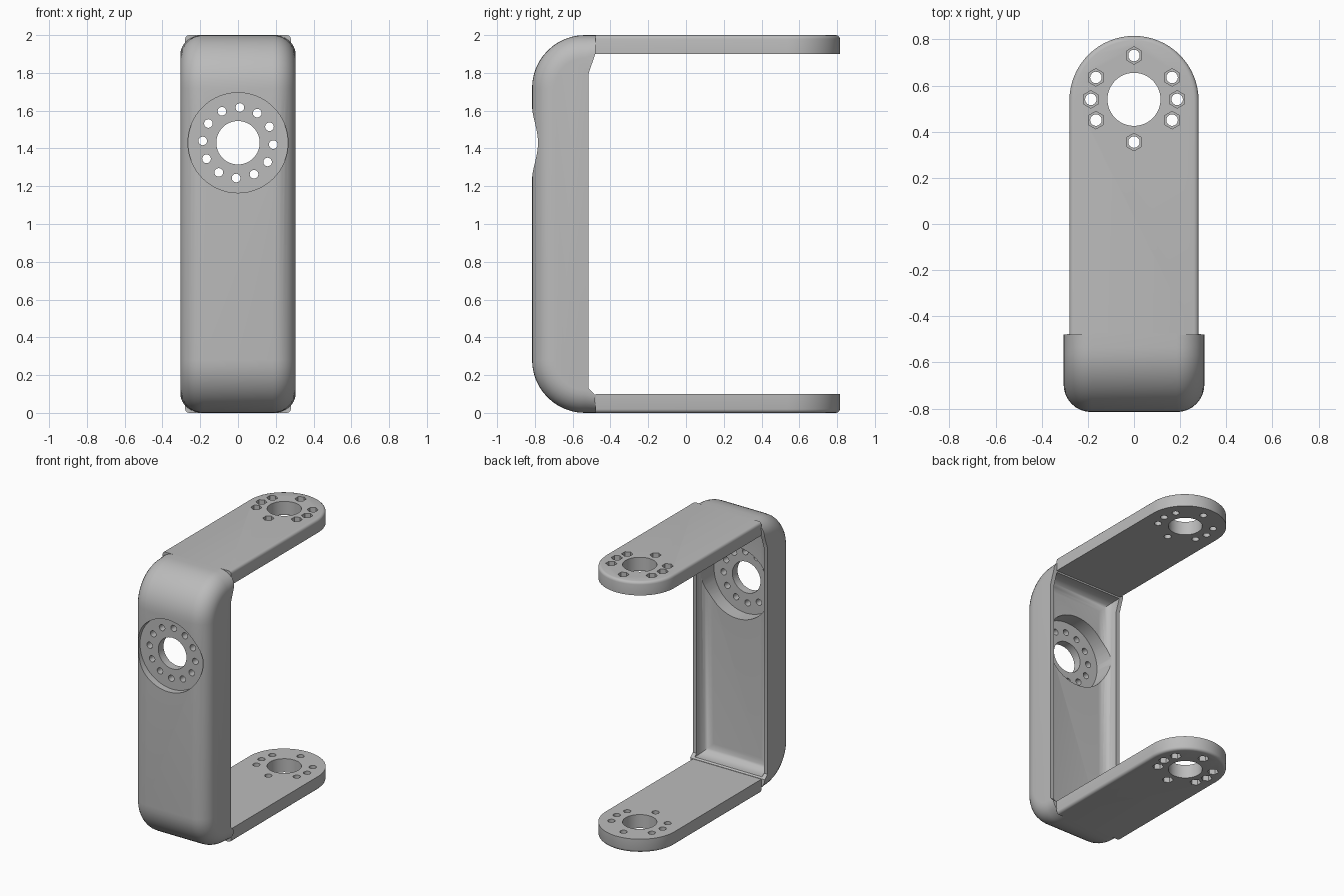
import bpy, bmesh
from math import pi, cos, sin, radians
from mathutils import Matrix, Vector

cube = bpy.data.objects.get("Cube")
if cube:
    bpy.data.objects.remove(cube, do_unlink=True)

GREY = (0.5, 0.5, 0.5, 1)
grey = bpy.data.materials.new("plain grey")
grey.use_nodes = True
grey.diffuse_color = GREY
grey.node_tree.nodes["Principled BSDF"].inputs["Base Color"].default_value = GREY


def finish(name, bm):
    bmesh.ops.recalc_face_normals(bm, faces=bm.faces)
    mesh = bpy.data.meshes.new(name)
    bm.to_mesh(mesh)
    bm.free()
    mesh.materials.append(grey)
    obj = bpy.data.objects.new(name, mesh)
    bpy.context.collection.objects.link(obj)
    return obj


def extrude(points, offset):
    """Prism made from a closed outline."""
    bm = bmesh.new()
    face = bm.faces.new([bm.verts.new(p) for p in points])
    new = bmesh.ops.extrude_face_region(bm, geom=[face])["geom"]
    bmesh.ops.translate(bm, vec=offset, verts=[v for v in new if isinstance(v, bmesh.types.BMVert)])
    return bm


def add_rod(bm, centre, radius, depth, axis="Z", sides=24):
    turn = Matrix.Rotation(pi / 2, 4, "X") if axis == "Y" else Matrix()
    bmesh.ops.create_cone(bm, cap_ends=True, segments=sides, radius1=radius, radius2=radius,
                          depth=depth, matrix=Matrix.Translation(centre) @ turn)


def cut(obj, bm):
    """Subtract a cutter and bake the result."""
    cutter = finish("cutter", bm)
    cutter.hide_render = True
    mod = obj.modifiers.new("cut", "BOOLEAN")
    mod.operation, mod.solver, mod.object = "DIFFERENCE", "EXACT", cutter
    graph = bpy.context.evaluated_depsgraph_get()
    baked = bpy.data.meshes.new_from_object(obj.evaluated_get(graph))
    obj.modifiers.clear()
    obj.data = baked
    bpy.data.objects.remove(cutter, do_unlink=True)


def smooth(obj):
    bpy.ops.object.select_all(action="DESELECT")
    obj.select_set(True)
    bpy.context.view_layer.objects.active = obj
    bpy.ops.object.shade_smooth_by_angle(angle=radians(32))


HUB_Z, HUB_R, BORE_R = 1.43, 0.265, 0.115
HALF, FRONT, CORNER = 0.305, -0.815, 0.28

# Spine: side profile with big rounded front corners, extruded across x
arc = [(FRONT + CORNER - CORNER * sin(a), CORNER - CORNER * cos(a))
       for a in [i * pi / 24 for i in range(13)]]
outer = [(-0.475, 0)] + arc + [(y, 2 - z) for y, z in reversed(arc)] + [(-0.475, 2)]
back = [(-0.48, 1.9), (-0.515, 1.8), (-0.515, 0.13), (-0.485, 0.1)]
bm = extrude([(-HALF, y, z) for y, z in outer + back], (2 * HALF, 0, 0))


def on_outside(v):
    return v.co.y < -0.516 or v.co.z < 0.01 or v.co.z > 1.99


rims = [e for e in bm.edges if all(on_outside(v) for v in e.verts)
        and abs(e.verts[0].co.x - e.verts[1].co.x) < 0.01]
bmesh.ops.bevel(bm, geom=rims, offset=0.12, segments=8, profile=0.5,
                affect="EDGES", clamp_overlap=False)
spine = finish("spine", bm)

# Shallow rounded hollow along the back of the spine
bm = bmesh.new()
bmesh.ops.create_cube(bm, size=1, matrix=Matrix.Translation((0, -0.4, 1))
                      @ Matrix.Diagonal((0.55, 0.4, 1.78, 1)))
deep = [e for e in bm.edges if all(v.co.y < -0.5 for v in e.verts)]
bmesh.ops.bevel(bm, geom=deep, offset=0.08, segments=6, profile=0.5, affect="EDGES")
cut(spine, bm)

# Round opening for the hub
bm = bmesh.new()
add_rod(bm, (0, -0.6, HUB_Z), HUB_R, 0.8, "Y", 64)
cut(spine, bm)
smooth(spine)

# Hub disc with a bore and a ring of holes
bm = bmesh.new()
add_rod(bm, (0, -0.735, HUB_Z), HUB_R + 0.002, 0.06, "Y", 64)
hub = finish("hub_disc", bm)
bm = bmesh.new()
add_rod(bm, (0, -0.735, HUB_Z), BORE_R, 0.3, "Y", 48)
for i in range(12):
    a = radians(87 + 30 * i)
    add_rod(bm, (0.187 * cos(a), -0.735, HUB_Z + 0.187 * sin(a)), 0.023, 0.3, "Y", 16)
cut(hub, bm)
smooth(hub)

# Arms: round-ended plates with a bore, screw holes and hexagonal pockets outside
END_Y, ARM_R, THICK = 0.535, 0.28, 0.1
tip = [(ARM_R * cos(a), END_Y + ARM_R * sin(a)) for a in [i * pi / 32 for i in range(33)]]
outline = [(-ARM_R, -0.48), (ARM_R, -0.48)] + tip
screws = [(0, 0.73), (0, 0.355)] + [(s * x, y) for s in (-1, 1)
                                    for x, y in ((0.165, 0.635), (0.187, 0.54), (0.165, 0.45))]

for name, inner_z, outer_z in (("upper_arm", 2 - THICK, 2), ("lower_arm", THICK, 0)):
    bm = extrude([(x, y, inner_z) for x, y in outline], (0, 0, outer_z - inner_z))
    edges = [e for e in bm.edges
             if all(abs(v.co.z - outer_z) < 0.001 for v in e.verts)
             and max(v.co.y for v in e.verts) > -0.4]
    bmesh.ops.bevel(bm, geom=edges, offset=0.02, segments=3, profile=0.5, affect="EDGES")
    arm = finish(name, bm)
    holes, pockets = bmesh.new(), bmesh.new()
    add_rod(holes, (0, 0.54, inner_z), BORE_R, 0.5, "Z", 48)
    for x, y in screws:
        add_rod(holes, (x, y, inner_z), 0.025, 0.5, "Z", 16)
        add_rod(pockets, (x, y, outer_z), 0.038, 0.08, "Z", 6)
    cut(arm, holes)
    cut(arm, pockets)
    smooth(arm)
